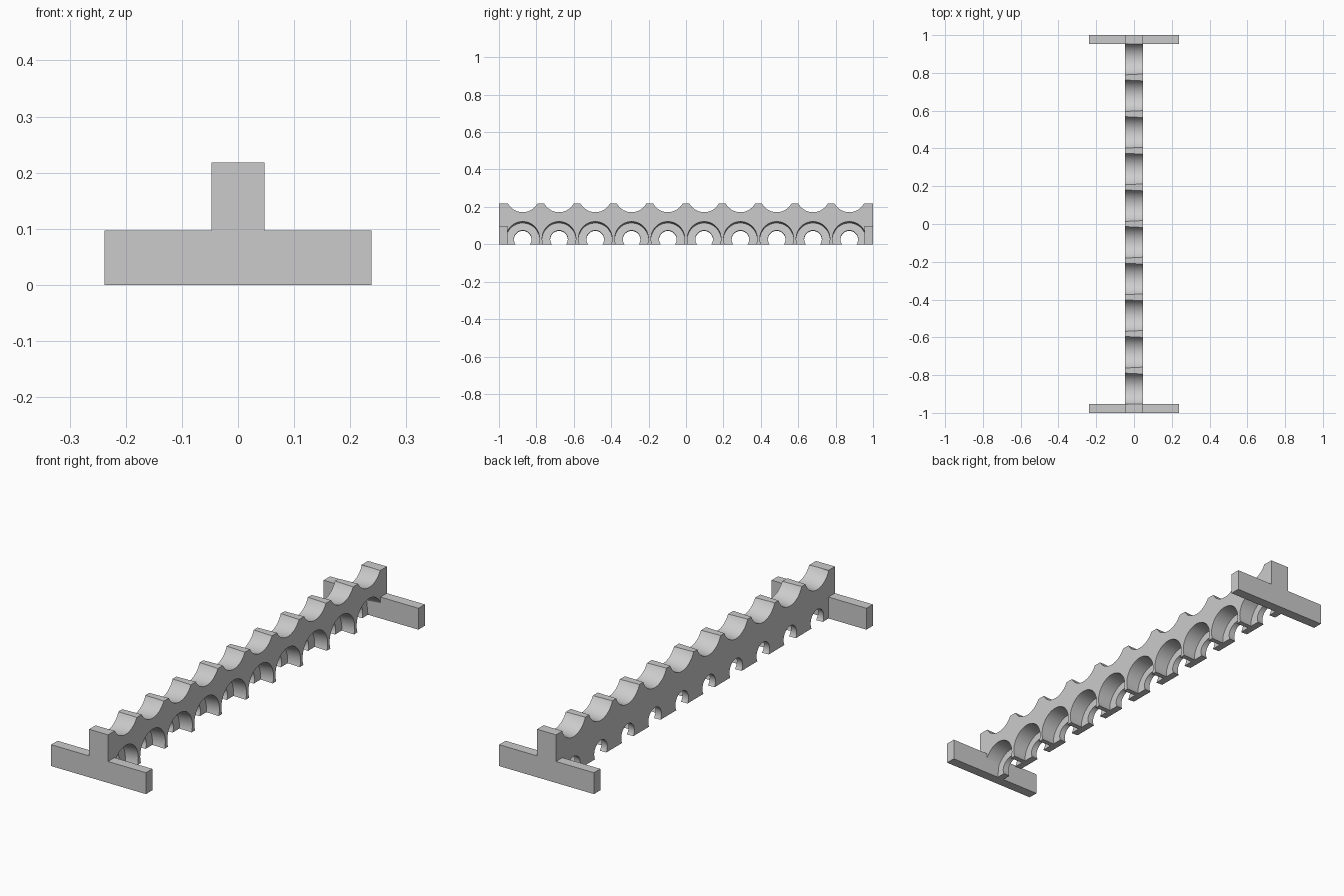
import bpy, math
from mathutils import Matrix

old = bpy.data.objects.get("Cube")
if old:
    bpy.data.objects.remove(old, do_unlink=True)

COUNT, PITCH = 10, 0.194
TILT = math.radians(6)
HALF, HEIGHT = 0.0475, 0.218      # rail half width and height
INNER = 0.954                     # inner face of the end feet

grey = bpy.data.materials.new("plain grey")
grey.use_nodes = True
colour = (0.6, 0.6, 0.6, 1)
grey.diffuse_color = colour
grey.node_tree.nodes["Principled BSDF"].inputs["Base Color"].default_value = colour


def extrude(name, outline, y0, y1):
    """Extrude an x-z outline along y."""
    n = len(outline)
    verts = [(x, y, z) for y in (y0, y1) for x, z in outline]
    faces = [list(range(n)), list(range(2 * n - 1, n - 1, -1))]
    faces += [(i, i + n, (i + 1) % n + n, (i + 1) % n) for i in range(n)]
    mesh = bpy.data.meshes.new(name)
    mesh.from_pydata(verts, [], faces)
    mesh.materials.append(grey)
    obj = bpy.data.objects.new(name, mesh)
    bpy.context.collection.objects.link(obj)
    return obj


def cut_row(target, name, radius, axis_z, start, end):
    """Cut a row of tilted cylinders, spanning start to end along their axis."""
    import bmesh
    bm = bmesh.new()
    for i in range(COUNT):
        y = (i - (COUNT - 1) / 2) * PITCH
        place = (Matrix.Translation((0, y, axis_z))
                 @ Matrix.Rotation(-TILT, 4, 'Y')
                 @ Matrix.Translation(((start + end) / 2, 0, 0))
                 @ Matrix.Rotation(math.pi / 2, 4, 'Y'))
        bmesh.ops.create_cone(bm, cap_ends=True, segments=64, radius1=radius,
                              radius2=radius, depth=end - start, matrix=place)
    mesh = bpy.data.meshes.new(name)
    bm.to_mesh(mesh)
    bm.free()
    mesh.materials.append(grey)
    cutter = bpy.data.objects.new(name, mesh)
    bpy.context.collection.objects.link(cutter)
    mod = target.modifiers.new(name, 'BOOLEAN')
    mod.operation, mod.solver, mod.object = 'DIFFERENCE', 'EXACT', cutter
    bpy.context.view_layer.objects.active = target
    bpy.ops.object.modifier_apply(modifier=name)
    bpy.data.objects.remove(cutter, do_unlink=True)


# Long rail with cradles on top, stepped arches underneath
rail = extrude("rail", [(-HALF, 0), (HALF, 0), (HALF, HEIGHT), (-HALF, HEIGHT)],
               -INNER, INNER)
cut_row(rail, "cradles", 0.09, 0.257, -0.15, 0.15)
cut_row(rail, "recesses", 0.09, 0.026, -0.018, 0.15)
cut_row(rail, "neck_holes", 0.047, 0.029, -0.15, 0.15)

# T-shaped feet closing both ends
WING, WING_TOP = 0.238, 0.097
right_side = [(WING, 0), (WING, WING_TOP), (HALF, WING_TOP), (HALF, HEIGHT)]
tee = right_side + [(-x, z) for x, z in reversed(right_side)]
extrude("front_foot", tee, -1, -INNER)
extrude("back_foot", tee, INNER, 1)

# Smooth the curved cuts, keep the edges sharp
bpy.ops.object.select_all(action='DESELECT')
rail.select_set(True)
bpy.context.view_layer.objects.active = rail
bpy.ops.object.shade_smooth_by_angle(angle=math.radians(30))
